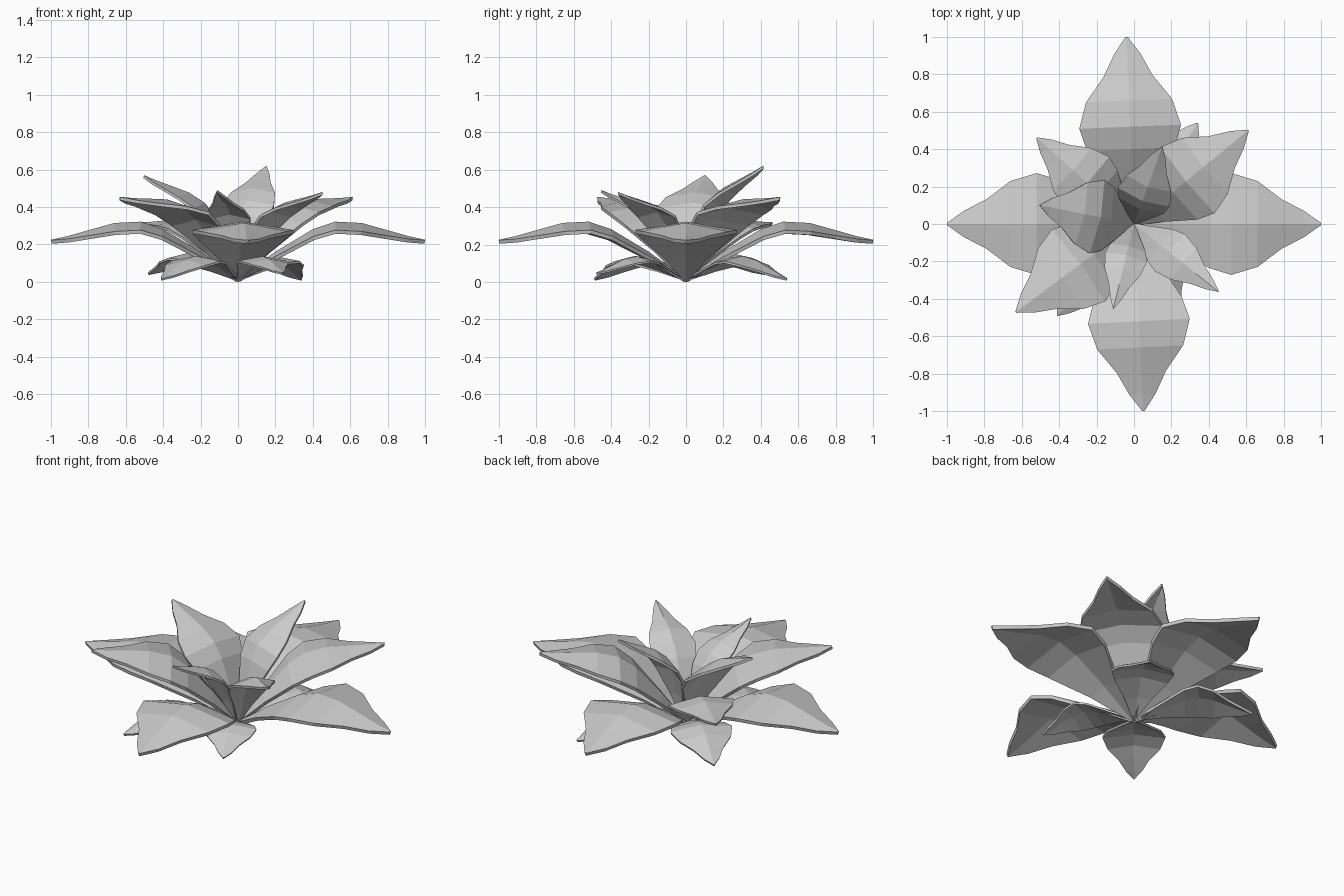
import bpy
from math import atan2, hypot, cos, sin

if "Cube" in bpy.data.objects:
    bpy.data.objects.remove(bpy.data.objects["Cube"])

# Petal template: distance out, ridge height, half width, drop of the rim below the ridge
STATIONS = [
    (0.00, 0.000, 0.012, 0.000), (0.20, 0.145, 0.115, 0.025),
    (0.40, 0.265, 0.235, 0.040), (0.52, 0.305, 0.272, 0.045),
    (0.66, 0.298, 0.230, 0.045), (0.79, 0.262, 0.132, 0.030),
    (0.91, 0.228, 0.070, 0.015), (1.00, 0.208, 0.006, 0.002),
]
BASE_Z = 0.017
TIP_R, TIP_Z = STATIONS[-1][0], STATIONS[-1][1]


def petal(name, tip, width=1.0):
    """Scale, pitch and turn the template so that its tip lands on the given point."""
    x, y, z = tip
    reach, rise = hypot(x, y), z - BASE_Z
    scale = hypot(reach, rise) / hypot(TIP_R, TIP_Z)
    pitch = atan2(rise, reach) - atan2(TIP_Z, TIP_R)
    yaw = atan2(y, x)
    verts, faces = [], []
    for r, h, w, drop in STATIONS:
        for side in (-1, 0, 1):
            hz = h - abs(side) * drop
            a = scale * (r * cos(pitch) - hz * sin(pitch))
            b = scale * (r * sin(pitch) + hz * cos(pitch))
            p = scale * width * w * side
            verts.append((a * cos(yaw) - p * sin(yaw),
                          a * sin(yaw) + p * cos(yaw), b + BASE_Z))
    for i in range(len(STATIONS) - 1):
        for j in range(2):
            k = i * 3 + j
            faces.append((k, k + 3, k + 4, k + 1))
    mesh = bpy.data.meshes.new(name)
    mesh.from_pydata(verts, [], faces)
    mesh.update()
    obj = bpy.data.objects.new(name, mesh)
    bpy.context.collection.objects.link(obj)
    mod = obj.modifiers.new("thickness", 'SOLIDIFY')
    mod.thickness = 0.02 * scale
    mod.offset = -1


# Four wide outer petals
for i, t in enumerate([(1, 0), (-0.04, 1), (-1, 0), (0.05, -1)]):
    petal(f"outer_petal_{i + 1}", (*t, 0.225))

# Raised middle petals
petal("middle_petal_1", (0.61, 0.50, 0.455), 0.95)
petal("middle_petal_2", (-0.63, -0.47, 0.455))
petal("middle_petal_3", (-0.52, 0.46, 0.32), 0.9)

# Steep inner petals
petal("inner_petal_1", (-0.50, 0.10, 0.57))
petal("inner_petal_2", (0.15, 0.41, 0.62), 0.75)
petal("inner_petal_3", (0.45, -0.36, 0.48), 0.65)
petal("inner_petal_4", (-0.11, -0.45, 0.49), 0.65)

# Drooping lower petals
petal("lower_petal_1", (0.34, 0.54, 0.02))
petal("lower_petal_2", (-0.41, -0.49, 0.02))
petal("lower_petal_3", (-0.48, 0.42, 0.05))
petal("lower_petal_4", (0.24, -0.48, 0.05))
